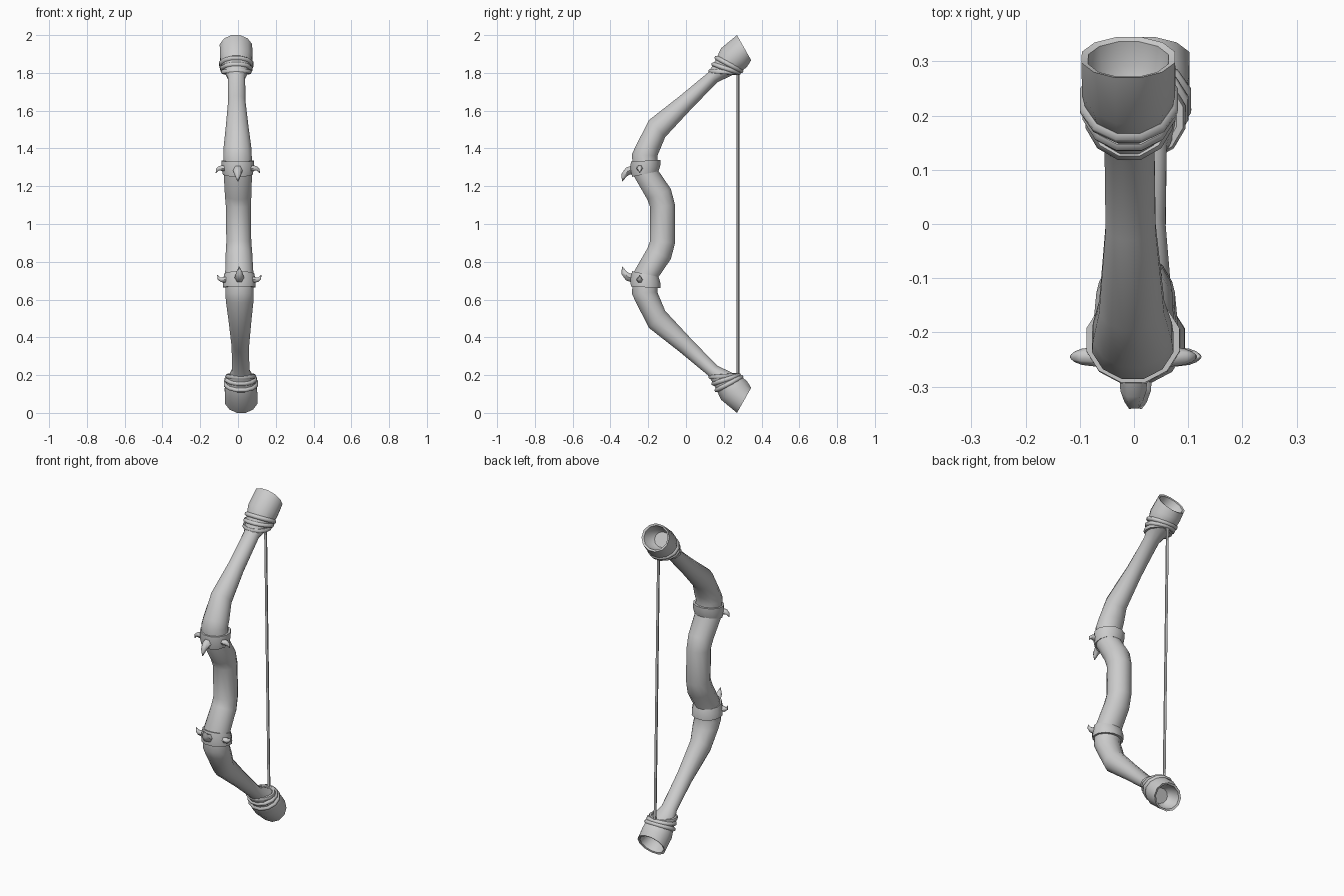
import bpy, bmesh, math
from mathutils import Vector

cube = bpy.data.objects.get("Cube")
if cube:
    bpy.data.objects.remove(cube, do_unlink=True)

grey = bpy.data.materials.new("plain grey")
grey.use_nodes = True
grey.diffuse_color = (0.6, 0.6, 0.6, 1)
grey.node_tree.nodes["Principled BSDF"].inputs["Base Color"].default_value = (0.6, 0.6, 0.6, 1)

SIDES = 12


def lean(p):
    # The whole bow leans slightly sideways
    return Vector((p[0] + 0.003 + 0.0145 * (1 - p[2]), p[1], p[2]))


def flip(p):
    return Vector((p[0], p[1], 2 - p[2]))


def oval(section, count=SIDES):
    # Section: front edge (y, z), back edge (y, z), half width in x
    y1, z1, y2, z2, rx = section
    mid = Vector((0, (y1 + y2) / 2, (z1 + z2) / 2))
    half = Vector((0, (y2 - y1) / 2, (z2 - z1) / 2))
    grow = 1 / math.cos(math.pi / count)
    angles = [2 * math.pi * (i + 0.5) / count for i in range(count)]
    return [mid + grow * (half * math.cos(a) + Vector((rx * math.sin(a), 0, 0))) for a in angles]


def finish(obj, angle=40):
    obj.data.materials.clear()
    obj.data.materials.append(grey)
    bpy.ops.object.select_all(action="DESELECT")
    obj.select_set(True)
    bpy.context.view_layer.objects.active = obj
    bpy.ops.object.shade_smooth_by_angle(angle=math.radians(angle))


def loft(name, rings):
    bm = bmesh.new()
    loops = [[bm.verts.new(lean(p)) for p in ring] for ring in rings]
    for a, b in zip(loops, loops[1:]):
        for i in range(len(a)):
            j = (i + 1) % len(a)
            bm.faces.new((a[i], a[j], b[j], b[i]))
    bm.faces.new(loops[0])
    bm.faces.new(loops[-1])
    bmesh.ops.recalc_face_normals(bm, faces=bm.faces)
    mesh = bpy.data.meshes.new(name)
    bm.to_mesh(mesh)
    bm.free()
    obj = bpy.data.objects.new(name, mesh)
    bpy.context.collection.objects.link(obj)
    finish(obj)


def tube(name, points, radii, cyclic=False):
    curve = bpy.data.curves.new(name, "CURVE")
    curve.dimensions = "3D"
    curve.bevel_depth = 1
    curve.bevel_resolution = 1
    curve.use_fill_caps = True
    spline = curve.splines.new("POLY")
    spline.points.add(len(points) - 1)
    for sp, p, r in zip(spline.points, points, radii):
        sp.co = (*lean(p), 1)
        sp.radius = r
    spline.use_cyclic_u = cyclic
    obj = bpy.data.objects.new(name, curve)
    bpy.context.collection.objects.link(obj)
    bpy.ops.object.select_all(action="DESELECT")
    obj.select_set(True)
    bpy.context.view_layer.objects.active = obj
    bpy.ops.object.convert(target="MESH")
    finish(bpy.context.object, 60)


# Body: grip, bent limb and flared cup, mirrored about mid height
sections = [
    (-0.19, 1.09, -0.058, 1.10, 0.066),
    (-0.205, 1.13, -0.08, 1.185, 0.07),
    (-0.28, 1.26, -0.145, 1.28, 0.075),
    (-0.286, 1.37, -0.152, 1.36, 0.075),
    (-0.265, 1.415, -0.135, 1.40, 0.073),
    (-0.196, 1.55, -0.11, 1.46, 0.06),
    (-0.03, 1.68, 0.02, 1.60, 0.046),
    (0.115, 1.80, 0.165, 1.75, 0.046),
    (0.135, 1.83, 0.25, 1.79, 0.065),
    (0.164, 1.883, 0.297, 1.809, 0.08),
    (0.185, 1.93, 0.325, 1.835, 0.086),
    (0.27, 2.0, 0.345, 1.867, 0.086),
]
upper = [oval(s) for s in sections]
mouth = upper[-1]
centre = sum(mouth, Vector()) / SIDES
inward = Vector((0, -0.87, -0.5))
for scale, depth in ((0.86, 0.004), (0.76, 0.05), (0.55, 0.075)):
    upper.append([centre + (p - centre) * scale + inward * depth for p in mouth])
lower = [[flip(p) for p in ring] for ring in reversed(upper)]
loft("bow_body", lower + upper)

# Parts repeated at both ends
band = [
    (-0.285, 1.25, -0.145, 1.28, 0.079),
    (-0.294, 1.29, -0.136, 1.31, 0.086),
    (-0.292, 1.33, -0.135, 1.34, 0.086),
]
wraps = [
    (0.13, 1.81, 0.265, 1.80, 0.069),
    (0.145, 1.845, 0.28, 1.80, 0.075),
    (0.162, 1.88, 0.293, 1.81, 0.08),
]
front_spike = [(0, -0.27, 1.29), (0, -0.308, 1.28), (0, -0.328, 1.258), (0, -0.338, 1.225)]
side_spike = [(0.07, -0.245, 1.295), (0.095, -0.245, 1.295), (0.108, -0.245, 1.288), (0.116, -0.245, 1.27)]

for label, turn in (("upper", Vector), ("lower", flip)):
    loft(label + "_band", [[turn(p) for p in oval(s)] for s in band])
    for n, s in enumerate(wraps):
        tube(f"{label}_wrap_{n + 1}", [turn(p) for p in oval(s)], [0.012] * SIDES, True)
    tube(label + "_front_spike", [turn(p) for p in front_spike], [0.027, 0.024, 0.017, 0.002])
    for side, sign in (("left", 1), ("right", -1)):
        points = [turn((sign * x, y, z)) for x, y, z in side_spike]
        tube(f"{label}_{side}_spike", points, [0.018, 0.015, 0.01, 0.002])

# Bowstring
tube("bowstring", [(0, 0.275, 0.2), (0, 0.275, 1.8)], [0.008, 0.008])
